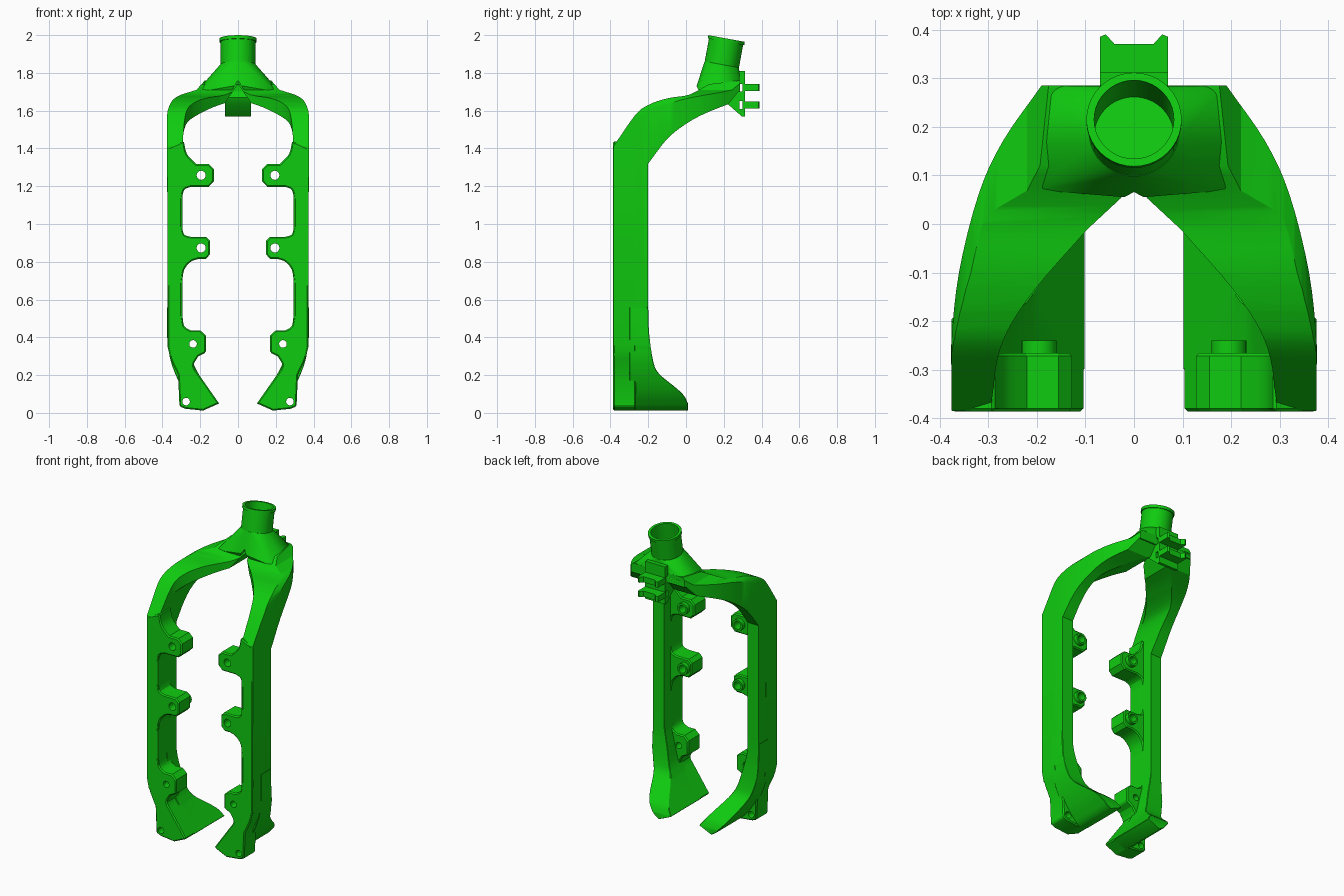
import bpy, bmesh, math
from mathutils import Vector, Matrix

old = bpy.data.objects.get("Cube")
if old:
    bpy.data.objects.remove(old, do_unlink=True)

green = bpy.data.materials.new("bright_green")
green.use_nodes = True
COLOR = (0.005, 0.6, 0.005, 1)
green.diffuse_color = COLOR
green.node_tree.nodes["Principled BSDF"].inputs["Base Color"].default_value = COLOR


def make(name, bm):
    bmesh.ops.recalc_face_normals(bm, faces=bm.faces)
    mesh = bpy.data.meshes.new(name)
    bm.to_mesh(mesh)
    bm.free()
    mesh.materials.append(green)
    ob = bpy.data.objects.new(name, mesh)
    bpy.context.collection.objects.link(ob)
    return ob


def spline(pts, n=4):
    """Smooth curve through the points."""
    p = [Vector(q) for q in pts]
    p = [2 * p[0] - p[1]] + p + [2 * p[-1] - p[-2]]
    out = []
    for a, b, c, d in zip(p, p[1:], p[2:], p[3:]):
        for i in range(n):
            t = i / n
            out.append((2 * b + (c - a) * t + (2 * a - 5 * b + 4 * c - d) * t * t
                        + (3 * b - a - 3 * c + d) * t ** 3) / 2)
    return [tuple(v) for v in out] + [tuple(pts[-1])]


def prism(name, pts, axis, lo, hi):
    """Outline extruded along one axis."""
    place = {"x": lambda u, v: (lo, u, v), "y": lambda u, v: (u, lo, v),
             "z": lambda u, v: (u, v, lo)}[axis]
    bm = bmesh.new()
    face = bm.faces.new([bm.verts.new(place(*p)) for p in pts])
    move = Vector([(hi - lo) * (axis == k) for k in "xyz"])
    ext = bmesh.ops.extrude_face_region(bm, geom=[face], use_keep_orig=True)
    bmesh.ops.translate(bm, vec=move, verts=[g for g in ext["geom"] if isinstance(g, bmesh.types.BMVert)])
    return make(name, bm)


def cylinder(name, a, b, r, sides=32):
    a, b = Vector(a), Vector(b)
    bm = bmesh.new()
    rot = (b - a).to_track_quat("Z", "Y").to_matrix().to_4x4()
    bmesh.ops.create_cone(bm, cap_ends=True, segments=sides, radius1=r, radius2=r,
                          depth=(b - a).length, matrix=Matrix.Translation((a + b) / 2) @ rot)
    return make(name, bm)


def apply(ob, kind, **settings):
    mod = ob.modifiers.new(kind.lower(), kind)
    for key, value in settings.items():
        setattr(mod, key, value)
    bpy.context.view_layer.objects.active = ob
    bpy.ops.object.modifier_apply(modifier=mod.name)


def combine(ob, other, op):
    apply(ob, "BOOLEAN", object=other, operation=op, solver="EXACT")
    bpy.data.objects.remove(other, do_unlink=True)


def chamfer(ob, width):
    apply(ob, "BEVEL", width=width, segments=1, limit_method="ANGLE", angle_limit=math.radians(55))


def finish(ob, mirror=True):
    if mirror:
        apply(ob, "MIRROR", use_clip=True)
    bpy.ops.object.select_all(action="DESELECT")
    ob.select_set(True)
    bpy.context.view_layer.objects.active = ob
    bpy.ops.object.shade_smooth_by_angle(angle=math.radians(28))


# Side outline shared by the legs, crown and feet
top_edge = spline([(-.385, 1.41), (-.27, 1.575), (-.2, 1.63), (-.1, 1.665), (0, 1.68), (.05, 1.70), (.12, 1.74)])
low_edge = spline([(.225, 1.635), (.1, 1.585), (0, 1.53), (-.1, 1.45), (-.2, 1.32)])
heel = spline([(-.2, .55), (-.195, .42), (-.175, .28), (-.145, .21), (-.05, .13), (-.01, .09), (.01, .05)])
side = [(-.385, .005)] + top_edge + [(.285, 1.76), (.285, 1.71)] + low_edge + heel + [(.01, .005)]

# Legs sweeping up and back into the crown
outer = spline([(.375, 1.5), (.372, 1.6), (.33, 1.67), (.22, 1.71)])
inner = spline([(.07, 1.64), (.15, 1.61), (.25, 1.555), (.285, 1.5), (.295, 1.4)])
front = [(.295, .3), (.36, .3), (.373, .36)] + outer + [(.14, 1.8), (0, 1.8), (0, 1.74)] + inner
plan = ([(0, .055), (.025, .055)] + spline([(.095, -.01), (.2, -.13), (.26, -.22), (.285, -.3), (.29, -.4)])
        + spline([(.38, -.4), (.376, -.25), (.36, -.1), (.32, .06), (.27, .17), (.19, .285)]) + [(0, .285)])
legs = prism("legs_and_crown", side, "x", -.1, .5)
combine(legs, prism("front_cut", front, "y", -.6, .6), "INTERSECT")
combine(legs, prism("plan_cut", plan, "z", -.1, 2.1), "INTERSECT")
finish(legs)

# Front plates with mounting pads
plate_pts = (spline([(.287, 1.44), (.27, 1.37), (.22, 1.317)], 3)
             + [(.155, 1.317), (.128, 1.29), (.128, 1.225), (.155, 1.197)]
             + spline([(.25, 1.197), (.285, 1.18), (.297, 1.13)], 3)
             + spline([(.297, .99), (.285, .945), (.25, .932)], 3)
             + [(.17, .932), (.148, .91), (.148, .84), (.17, .815)]
             + spline([(.21, .815), (.25, .8), (.285, .757), (.297, .68)], 3)
             + spline([(.297, .52), (.285, .46), (.25, .437)], 3)
             + [(.2, .437), (.17, .41), (.17, .32)]
             + spline([(.21, .3), (.235, .25), (.205, .2)], 3)
             + [(.1, .05), (.185, .012), (.28, .022), (.31, .035), (.317, .2), (.355, .28),
                (.373, .35), (.375, 1.4)])
plates = prism("front_plates", plate_pts, "y", -.386, -.265)
chamfer(plates, .007)
mounts = [(.195, 1.258, .024), (.195, .873, .024), (.238, .365, .02), (.275, .06, .02)]
for x, z, r in mounts[:2]:
    combine(plates, cylinder("boss", (x, -.3, z), (x, -.24, z), .036), "UNION")
for x, z, r in mounts:
    combine(plates, cylinder("hole", (x, -.5, z), (x, -.2, z), r), "DIFFERENCE")
finish(plates)

# Feet curving inward behind the plates
foot_pts = (spline([(.295, .56), (.29, .48), (.265, .37), (.24, .27), (.205, .2)])
            + [(.1, .05), (.185, .012)]
            + spline([(.215, .03), (.275, .1), (.325, .19), (.36, .29), (.375, .4)]) + [(.375, .56)])
feet = prism("feet", foot_pts, "y", -.3, .1)
combine(feet, prism("side_cut", side, "x", -.1, .5), "INTERSECT")
chamfer(feet, .012)
finish(feet)

# Tilted steering collar and the neck flaring into the crown
tip, axis = Vector((0, .215, 1.982)), Vector((0, .18, .984)).normalized()


def along(d):
    return tip - axis * d


bm = bmesh.new()
rot = axis.to_track_quat("Z", "Y").to_matrix().to_4x4()
bmesh.ops.create_circle(bm, segments=40, radius=.093, matrix=Matrix.Translation(along(.14)) @ rot)
for s in (-1, 1):
    for x, y, z in [(.2, .07, 1.70), (.22, .17, 1.70), (.19, .285, 1.70), (.19, .285, 1.735), (.03, .056, 1.73)]:
        bm.verts.new((s * x, y, z))
bmesh.ops.convex_hull(bm, input=bm.verts)
neck = make("neck", bm)
combine(neck, prism("tunnel", [(-.075, 1.64), (0, 1.76), (.075, 1.64)], "y", -.1, .22), "DIFFERENCE")
combine(neck, cylinder("collar_tube", along(.2), along(.005), .092, 40), "UNION")
combine(neck, cylinder("collar_rim", along(.018), along(0), .098, 40), "UNION")
combine(neck, cylinder("bore", along(.19), along(-.05), .082, 40), "DIFFERENCE")
finish(neck, False)

# Rear bracket with strap slots and two forked clips
bracket_pts = [(.2, 1.67), (.215, 1.64), (.295, 1.57), (.312, 1.57), (.312, 1.81), (.285, 1.81), (.25, 1.75)]
bracket = prism("rear_bracket", bracket_pts, "x", -.07, .07)
for z in (1.722, 1.63):
    slot = [(.283, z - .02), (.3, z - .02), (.3, z + .02), (.283, z + .02)]
    combine(bracket, prism("slot", slot, "x", -.2, .2), "DIFFERENCE")
finish(bracket, False)
clip = [(.07, .305), (.07, .385), (.058, .39), (.04, .37)]
clip += [(-x, y) for x, y in reversed(clip)]
for name, z in (("upper_clip", 1.722), ("lower_clip", 1.63)):
    finish(prism(name, clip, "z", z - .018, z + .018), False)
